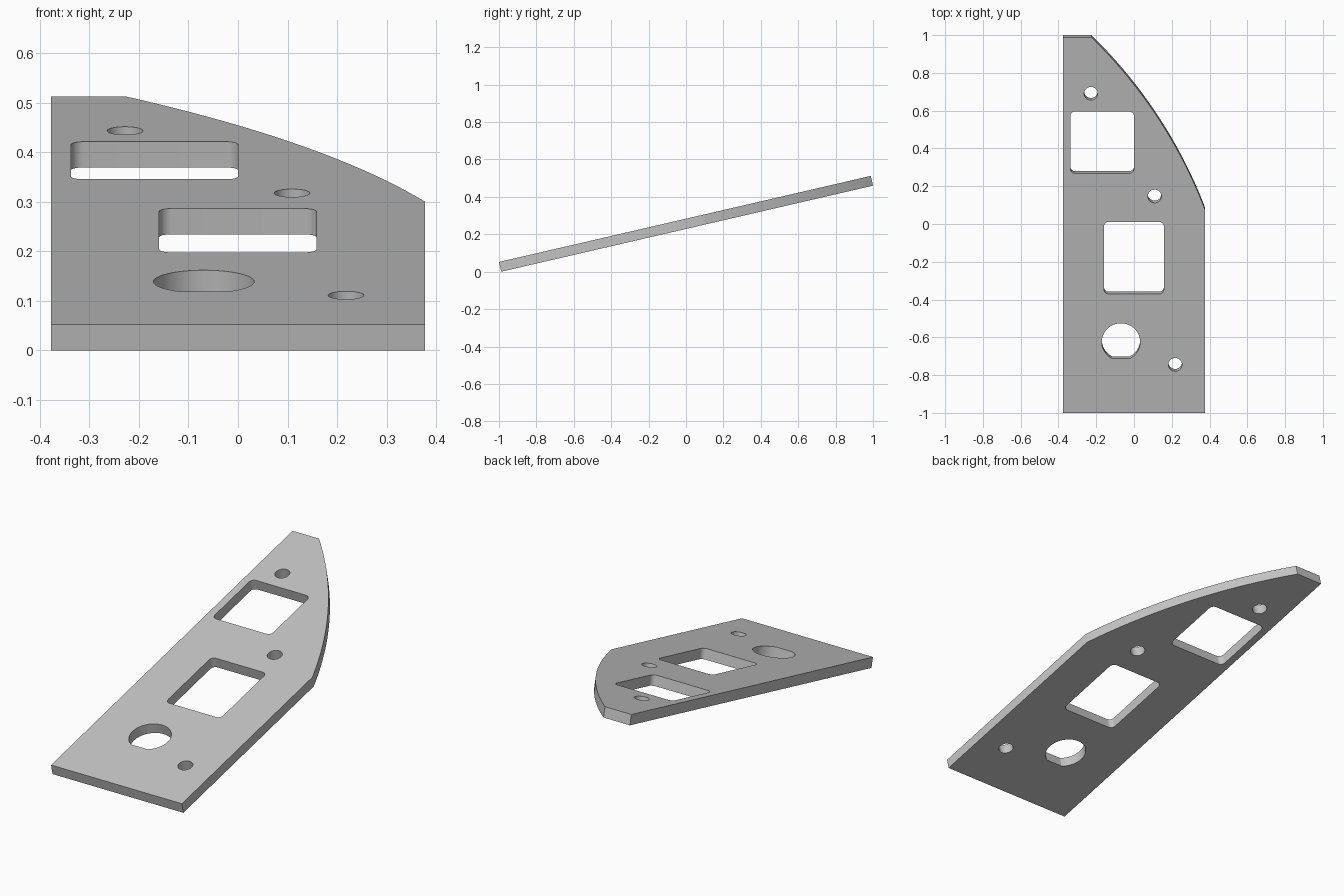
import bpy, bmesh
from math import radians, sin, cos, pi, acos, atan2, hypot, asin

cube = bpy.data.objects.get("Cube")
if cube:
    bpy.data.objects.remove(cube, do_unlink=True)

THICK, LENGTH, HALF_W, TILT = 0.0534, 2.0405, 0.377, radians(13.03)


def arc(cx, cy, r, start, end, n):
    """Points along a circular arc, both ends included."""
    return [(cx + r * cos(start + (end - start) * i / n),
             cy + r * sin(start + (end - start) * i / n)) for i in range(n + 1)]


def circle(cx, cy, r, n=48):
    return arc(cx, cy, r, 0, 2 * pi, n)[:-1]


def rounded_rect(x0, x1, y0, y1, r=0.025):
    corners = ((x1 - r, y1 - r), (x0 + r, y1 - r), (x0 + r, y0 + r), (x1 - r, y0 + r))
    return [p for k, (cx, cy) in enumerate(corners)
            for p in arc(cx, cy, r, k * pi / 2, (k + 1) * pi / 2, 8)]


def bulge(a, b, sagitta, n=40):
    """Shallow arc from a to b, bowing to the right of the direction a -> b."""
    dx, dy = b[0] - a[0], b[1] - a[1]
    chord = hypot(dx, dy)
    r = (chord ** 2 / 4 + sagitta ** 2) / (2 * sagitta)
    nx, ny = dy / chord, -dx / chord
    cx = (a[0] + b[0]) / 2 - nx * (r - sagitta)
    cy = (a[1] + b[1]) / 2 - ny * (r - sagitta)
    mid, half = atan2(ny, nx), asin(chord / 2 / r)
    return arc(cx, cy, r, mid - half, mid + half, n)


# Plate outline: straight sides with one long curved edge
end = LENGTH / 2
outline = [(-HALF_W, -end), (HALF_W, -end)]
outline += bulge((HALF_W, 0.081), (-0.225, end), 0.06)
outline += [(-HALF_W, end)]

# Round hole with a flat on its front side
flat = acos(0.09 / 0.1015)
d_hole = arc(-0.069, -0.635, 0.1015, -pi / 2 + flat, 1.5 * pi - flat, 48)

loops = [outline, d_hole,
         rounded_rect(-0.337, 0.0, 0.281, 0.617),
         rounded_rect(-0.159, 0.158, -0.374, 0.018)]
# Screw holes
loops += [circle(x, y, 0.036) for x, y in ((-0.228, 0.715), (0.109, 0.157), (0.218, -0.758))]

# Filled and extruded profile
curve = bpy.data.curves.new("plate_profile", "CURVE")
curve.dimensions = "2D"
curve.fill_mode = "BOTH"
curve.extrude = THICK / 2
for loop in loops:
    spline = curve.splines.new("POLY")
    spline.points.add(len(loop) - 1)
    for point, (x, y) in zip(spline.points, loop):
        point.co = (x, y, 0, 1)
    spline.use_cyclic_u = True
profile = bpy.data.objects.new("plate_profile", curve)
bpy.context.collection.objects.link(profile)
bpy.context.view_layer.update()
depsgraph = bpy.context.evaluated_depsgraph_get()
mesh = bpy.data.meshes.new_from_object(profile.evaluated_get(depsgraph))
bpy.data.objects.remove(profile, do_unlink=True)

# Weld the caps to the walls
bm = bmesh.new()
bm.from_mesh(mesh)
bmesh.ops.remove_doubles(bm, verts=bm.verts, dist=0.0001)
bmesh.ops.recalc_face_normals(bm, faces=bm.faces)
bm.to_mesh(mesh)
bm.free()

# Tilted panel
mesh.name = "panel_plate"
plate = bpy.data.objects.new("panel_plate", mesh)
bpy.context.collection.objects.link(plate)
plate.rotation_euler.x = TILT
plate.location.z = (LENGTH * sin(TILT) + THICK * cos(TILT)) / 2

grey = bpy.data.materials.new("light_grey")
grey.use_nodes = True
colour = (0.55, 0.55, 0.55, 1)
grey.diffuse_color = colour
grey.node_tree.nodes["Principled BSDF"].inputs["Base Color"].default_value = colour
mesh.materials.clear()
mesh.materials.append(grey)

bpy.ops.object.select_all(action="DESELECT")
plate.select_set(True)
bpy.context.view_layer.objects.active = plate
bpy.ops.object.shade_smooth_by_angle(angle=radians(30))
